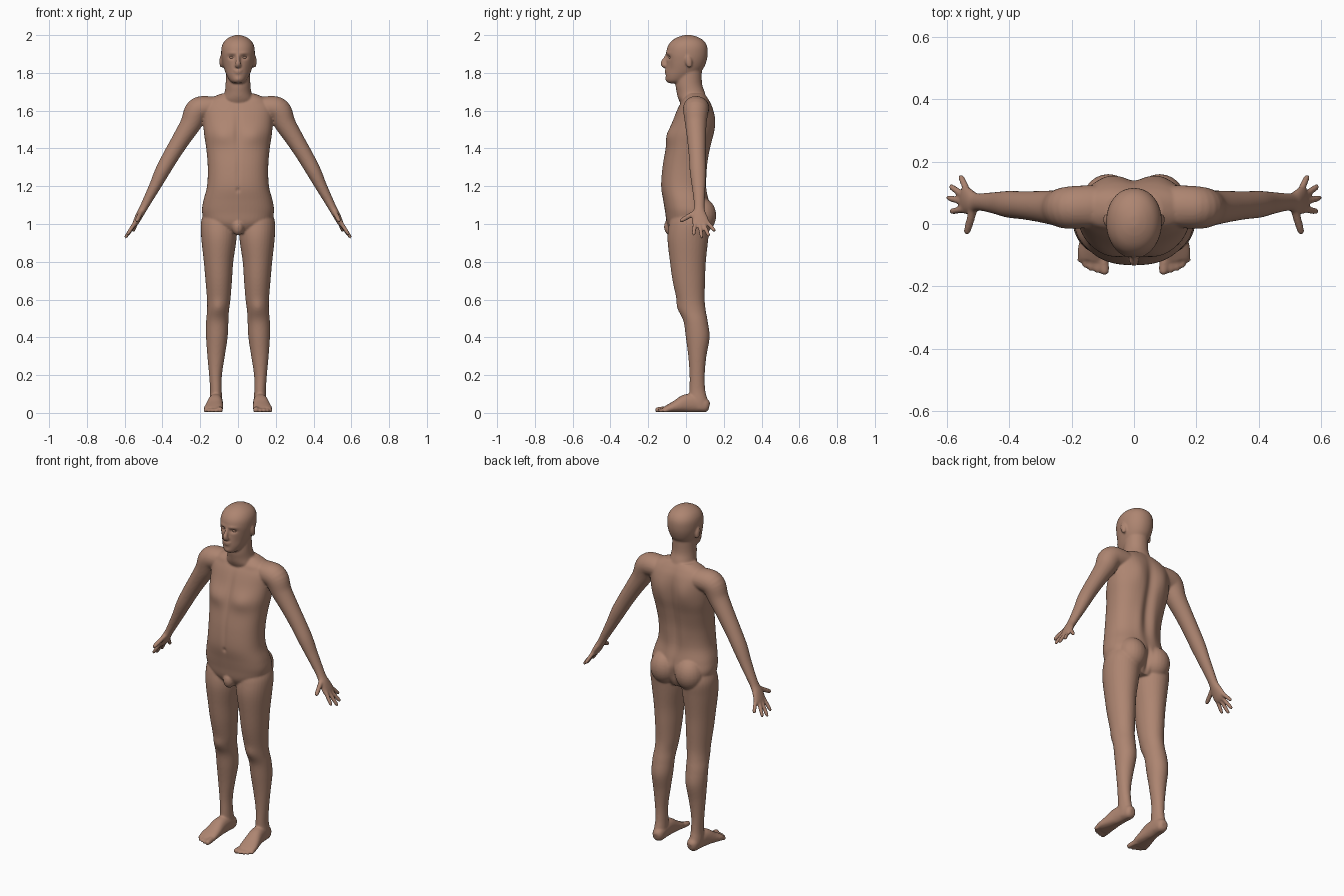
import bpy, bmesh, math
from mathutils import Vector, Matrix

skin = bpy.data.materials.new("skin")
skin.diffuse_color = (0.42, 0.235, 0.165, 1)
bm = bmesh.new()


def spline(keys, steps=5):
    """Catmull-Rom interpolation of key rings (x, y, z, half_u, half_v)."""
    out, n = [], len(keys)
    for i in range(n - 1):
        p = [keys[max(0, min(n - 1, i + k))] for k in (-1, 0, 1, 2)]
        for s in range(steps):
            t = s / steps
            out.append([0.5 * (2 * b + (c - a) * t + (2 * a - 5 * b + 4 * c - d) * t * t
                               + (3 * b - a - 3 * c + d) * t ** 3) for a, b, c, d in zip(*p)])
    return out + [list(keys[-1])]


def loft(keys, side=1, ref=(0, 1, 0), flat=False, power=2.0, n=32):
    """Closed tube through the rings; flat keeps the rings horizontal."""
    rings, pts = [], spline(keys)
    for i, (x, y, z, hu, hv) in enumerate(pts):
        a, b = pts[max(0, i - 1)], pts[min(len(pts) - 1, i + 1)]
        t = (Vector(b[:3]) - Vector(a[:3])).normalized()
        u = t.cross(Vector(ref)).normalized()
        v = u.cross(t)
        if flat:
            u, v = Vector((1, 0, 0)), Vector((0, 1, 0))
        ring = []
        for k in range(n):
            c, s = math.cos(2 * math.pi * k / n), math.sin(2 * math.pi * k / n)
            c = math.copysign(abs(c) ** (2 / power), c)
            s = math.copysign(abs(s) ** (2 / power), s)
            co = Vector((x, y, z)) + u * c * max(hu, .002) + v * s * max(hv, .002)
            ring.append(bm.verts.new((co.x * side, co.y, co.z)))
        rings.append(ring)
    faces = [bm.faces.new((r[k], r[(k + 1) % n], q[(k + 1) % n], q[k]))
             for r, q in zip(rings, rings[1:]) for k in range(n)]
    faces += [bm.faces.new(rings[0]), bm.faces.new(rings[-1])]
    bmesh.ops.recalc_face_normals(bm, faces=faces)


def stack(rows, power=2.0):
    """Horizontal rings given as (z, front y, back y, half width)."""
    loft([(0, (f + b) / 2, z, w, (b - f) / 2) for z, f, b, w in rows], flat=True, power=power, n=48)


def ball(c, r, rot=0.0):
    m = Matrix.Translation(c) @ Matrix.Rotation(rot, 4, 'X') @ Matrix.Diagonal((*r, 1))
    bmesh.ops.create_uvsphere(bm, u_segments=24, v_segments=16, radius=1, matrix=m)


def digit(a, b, r, side, ref=(0, 1, 0)):
    a, b = Vector(a), Vector(b)
    loft([(*a.lerp(b, t), r * s, r * s) for t, s in
          ((0, 1.1), (.4, 1.05), (.75, .98), (.93, .8), (1, .35))], side, ref, n=16)


# torso
stack([(.95, -.07, .09, .09), (1.0, -.10, .12, .165), (1.06, -.11, .135, .19),
       (1.12, -.12, .122, .184), (1.2, -.132, .105, .164), (1.3, -.125, .11, .16),
       (1.4, -.108, .13, .168), (1.48, -.092, .146, .18), (1.56, -.065, .148, .185),
       (1.62, -.04, .138, .185), (1.66, -.015, .12, .155), (1.69, .0, .10, .09)], 2.35)
# neck
stack([(1.60, -.01, .12, .085), (1.66, -.04, .112, .08), (1.70, -.05, .1, .07),
       (1.75, -.055, .085, .065), (1.85, -.04, .085, .062)])
# head
stack([(1.745, -.09, -.03, .022), (1.757, -.103, .015, .042), (1.785, -.107, .055, .059),
       (1.82, -.106, .09, .073), (1.86, -.103, .108, .084), (1.90, -.105, .115, .089),
       (1.94, -.097, .112, .086), (1.97, -.075, .094, .07), (1.99, -.042, .062, .043),
       (2.0, -.008, .028, .014)], 2.12)
# nose, lips and groin
loft([(0, -.098, 1.9, .007, .008), (0, -.109, 1.875, .010, .012),
      (0, -.119, 1.852, .014, .016), (0, -.113, 1.838, .017, .014), (0, -.106, 1.833, .01, .008)])
ball((0, -.098, 1.813), (.026, .017, .006))
ball((0, -.097, 1.801), (.023, .017, .007))
ball((0, -.082, .985), (.032, .034, .045))

for s in (1, -1):
    # arm with palm
    loft([(.08, .06, 1.61, .055, .06), (.16, .055, 1.615, .062, .068), (.215, .052, 1.6, .066, .067),
          (.25, .052, 1.53, .056, .057), (.30, .056, 1.45, .048, .05), (.355, .06, 1.36, .043, .045),
          (.40, .063, 1.28, .039, .043), (.44, .067, 1.2, .031, .036), (.482, .07, 1.12, .024, .029),
          (.503, .07, 1.08, .021, .029), (.52, .07, 1.05, .020, .038), (.54, .077, 1.01, .016, .045),
          (.55, .08, .992, .011, .038)], s)
    # fingers and thumb
    for a, b in (((.54, .048, 1.015), (.588, .04, .94)), ((.545, .07, 1.005), (.598, .085, .925)),
                 ((.543, .09, 1.005), (.59, .122, .935)), ((.535, .108, 1.015), (.556, .155, .96))):
        digit(a, b, .0105, s)
    digit((.512, .055, 1.065), (.537, -.032, 1.014), .0125, s, (0, 0, 1))
    # leg
    loft([(.10, .02, 1.05, .085, .095), (.102, .018, 1.0, .095, .108), (.101, .01, .92, .093, .108),
          (.103, .01, .8, .078, .095), (.102, .015, .7, .07, .086), (.102, .025, .6, .062, .074),
          (.106, .035, .54, .058, .07), (.11, .052, .48, .059, .064), (.112, .062, .4, .057, .063),
          (.116, .06, .3, .046, .048), (.119, .059, .2, .034, .04), (.117, .06, .12, .031, .042),
          (.117, .066, .06, .034, .05), (.115, .07, .02, .032, .048)], s, flat=True)
    # foot
    loft([(.112, .123, .034, .016, .02), (.113, .105, .038, .031, .036), (.116, .05, .05, .036, .047),
          (.12, 0, .05, .04, .048), (.125, -.05, .035, .047, .033), (.13, -.09, .024, .051, .022),
          (.132, -.115, .018, .045, .014)], s, (0, 0, 1), power=2.3)
    # toes
    for a, b, r in (((.1, -.09), (.093, -.163), .0155), ((.12, -.1), (.117, -.158), .0105),
                    ((.137, -.1), (.138, -.150), .0105), ((.153, -.09), (.157, -.140), .0105),
                    ((.165, -.08), (.174, -.122), .0105)):
        digit((*a, .02), (*b, r), r, s, (0, 0, 1))
    # buttock and ear
    ball((s * .082, .078, 1.045), (.082, .082, .095))
    ball((s * .088, .014, 1.86), (.011, .018, .034), .2)

me = bpy.data.meshes.new("body")
bm.to_mesh(me)
bm.free()
body = bpy.data.objects.new("body", me)
bpy.context.collection.objects.link(body)
bpy.context.view_layer.objects.active = body
body.select_set(True)

# fuse all parts into one skin
m = body.modifiers.new("fuse", 'REMESH')
m.mode, m.voxel_size = 'VOXEL', .0055
m = body.modifiers.new("soften", 'SMOOTH')
m.factor, m.iterations = .5, 5
for name in ("fuse", "soften"):
    bpy.ops.object.modifier_apply(modifier=name)
me = body.data

# muscles, sockets and grooves: (facing, x, z, radius x, radius z, amount outward)
forms = [(-1, .033, 1.883, .018, .011, -.012), (-1, .03, 1.905, .025, .008, .004),
         (-1, 0, 1.765, .022, .013, .004), (-1, .055, 1.82, .02, .03, -.004),
         (-1, .085, 1.47, .065, .05, .014), (-1, 0, 1.5, .018, .1, -.007),
         (-1, .1, 1.66, .05, .018, .006), (-1, 0, 1.18, .01, .012, -.006),
         (-1, 0, 1.28, .012, .1, -.004), (-1, .105, .56, .035, .035, .007),
         (1, 0, 1.4, .03, .2, -.018), (1, .085, 1.54, .05, .08, .012),
         (1, .05, 1.25, .03, .1, .006), (1, 0, 1.03, .014, .06, -.018)]
moves = []
for v in me.vertices:
    x, y, z = v.co
    d = 0
    if abs(x) < .22:
        for f, fx, fz, rx, rz, amt in forms:
            w = ((abs(x) - fx) / rx) ** 2 + ((z - fz) / rz) ** 2
            if w < 6:
                d += f * amt * math.exp(-w) * min(1, max(0, v.normal.y * f * 1.5))
    moves.append(d)
for v, d in zip(me.vertices, moves):
    v.co.y += d
    v.co.z = max(v.co.z, .004)
me.polygons.foreach_set("use_smooth", [True] * len(me.polygons))
me.materials.clear()
me.materials.append(skin)

# eyes
for s, name in ((1, "left_eye"), (-1, "right_eye")):
    e = bmesh.new()
    bmesh.ops.create_uvsphere(e, u_segments=20, v_segments=12, radius=1,
                              matrix=Matrix.Translation((s * .033, -.08, 1.882)) @ Matrix.Diagonal((.014, .012, .008, 1)))
    em = bpy.data.meshes.new(name)
    e.to_mesh(em)
    e.free()
    em.polygons.foreach_set("use_smooth", [True] * len(em.polygons))
    em.materials.append(skin)
    bpy.context.collection.objects.link(bpy.data.objects.new(name, em))
